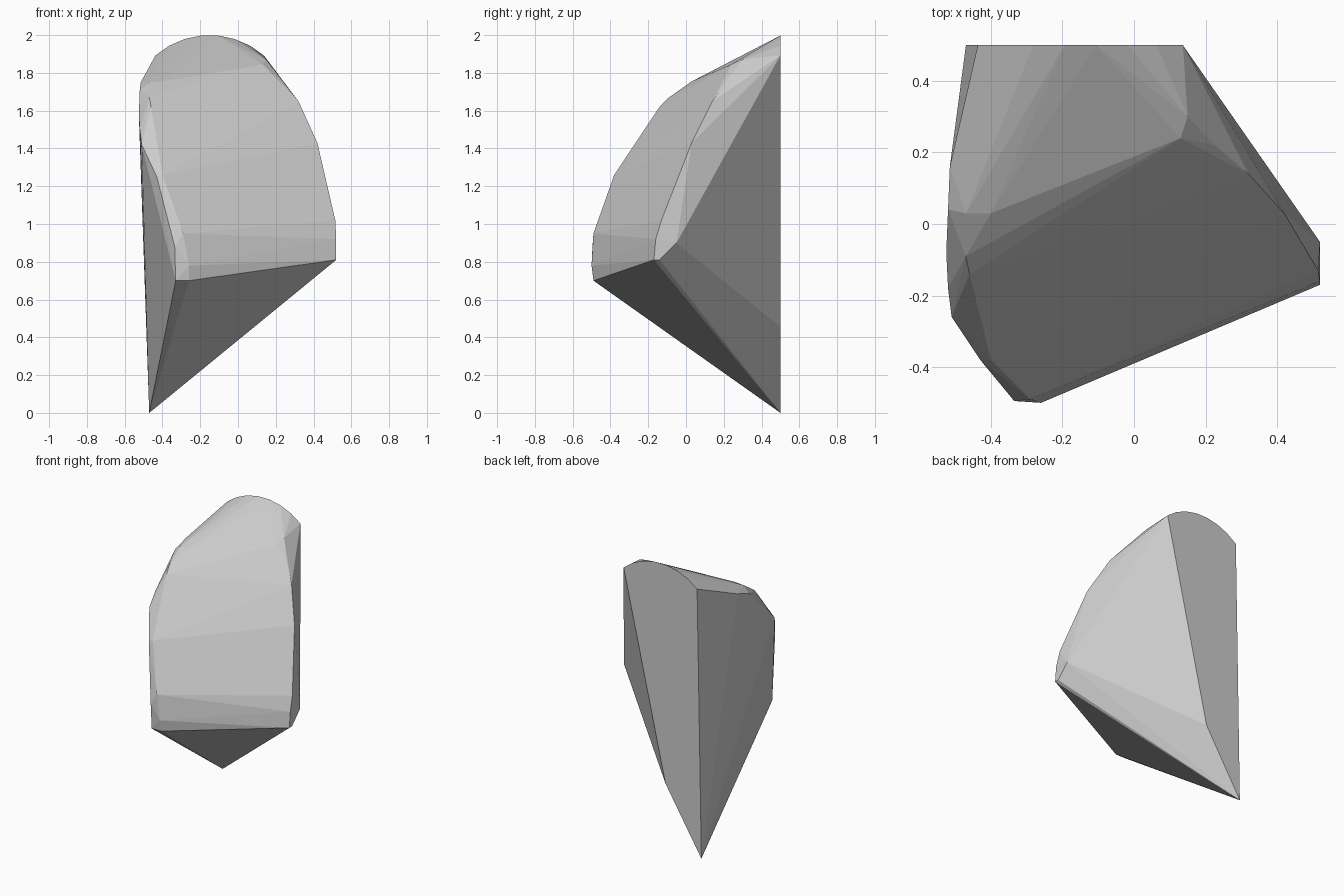
import bpy, bmesh, math

# flat back face: pointed foot, straight sides and a rounded head
BACK_Y = 0.5
back = [(-0.47, 0.0), (-0.19, 0.455)]
R, CX = 0.437, -0.15
for i in range(8):
    a = math.radians(-41 + 82 * i / 7)
    back.append((CX + R * math.sin(a), 2.0 - R + R * math.cos(a)))
points = [(x, BACK_Y, z) for x, z in back]

# right rim where the front curve meets the right side
points += [
    (0.52, -0.17, 0.81), (0.52, -0.14, 0.81), (0.52, -0.05, 0.90),
    (0.52, -0.16, 0.92), (0.515, -0.13, 1.02), (0.42, 0.03, 1.43),
    (0.32, 0.14, 1.65), (0.225, 0.22, 1.77), (0.13, 0.24, 1.845),
    (0.15, 0.30, 1.87),
]

# inner bevel line along the left of the front curve
points += [
    (-0.26, -0.49, 0.70), (-0.26, -0.50, 0.78), (-0.29, -0.49, 0.95),
    (-0.40, -0.38, 1.26), (-0.46, -0.14, 1.62), (-0.47, -0.09, 1.67),
    (-0.47, 0.03, 1.75), (-0.40, 0.03, 1.755),
]

# outer bevel line along the left side
points += [
    (-0.33, -0.49, 0.70), (-0.335, -0.495, 0.88), (-0.43, -0.38, 1.25),
    (-0.51, -0.26, 1.42), (-0.52, -0.18, 1.50), (-0.525, -0.08, 1.58),
    (-0.52, 0.04, 1.71), (-0.515, 0.16, 1.75),
]

# wrap the outlines in one faceted convex shard
bm = bmesh.new()
for p in points:
    bm.verts.new(p)
hull = bmesh.ops.convex_hull(bm, input=bm.verts)
loose = [v for v in bm.verts if not v.link_faces]
bmesh.ops.delete(bm, geom=loose, context='VERTS')
bmesh.ops.dissolve_limit(bm, angle_limit=math.radians(1),
                         verts=bm.verts, edges=bm.edges)
bmesh.ops.recalc_face_normals(bm, faces=bm.faces)

mesh = bpy.data.meshes.new("rock_shard")
bm.to_mesh(mesh)
bm.free()
shard = bpy.data.objects.new("rock_shard", mesh)
bpy.context.collection.objects.link(shard)
